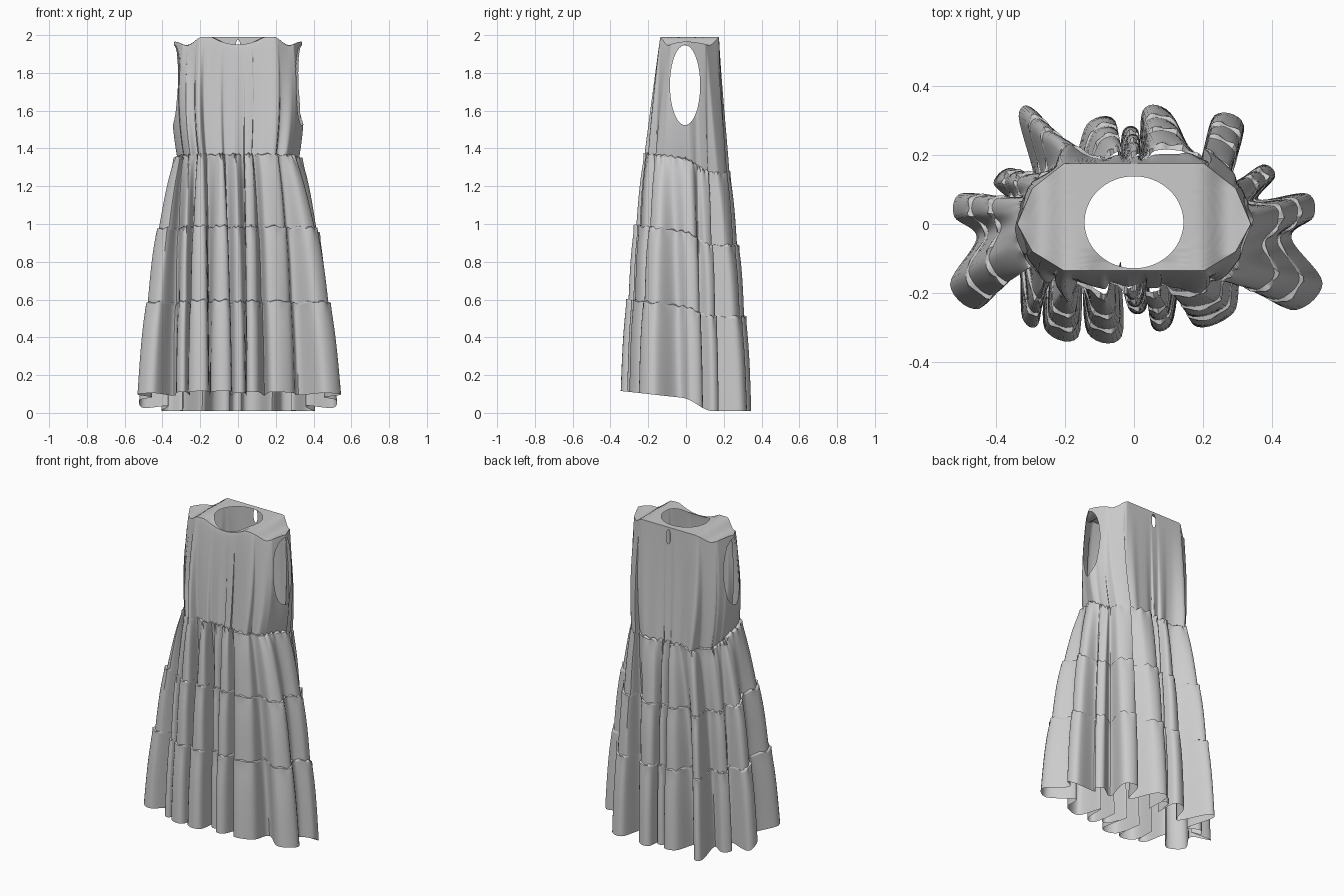
import bpy, bmesh, math, random
from mathutils import Vector

random.seed(4)
cube = bpy.data.objects.get("Cube")
if cube:
    bpy.data.objects.remove(cube, do_unlink=True)

cloth = bpy.data.materials.new("light grey cloth")
cloth.use_nodes = True
GREY = (0.6, 0.6, 0.6, 1)
cloth.diffuse_color = GREY
cloth.node_tree.nodes["Principled BSDF"].inputs["Base Color"].default_value = GREY

# Hem folds, counter-clockwise from the front: valley x, y, then lobe x, y, half width
FOLDS = [
    (-.04, -.11, .01, -.245, .025), (.045, -.12, .08, -.29, .03),
    (.14, -.13, .23, -.275, .06), (.32, -.14, .50, -.21, .06),
    (.455, -.04, .51, .055, .035), (.36, .07, .39, .155, .025),
    (.28, .12, .275, .30, .045), (.18, .17, .065, .325, .04),
    (.02, .16, -.01, .27, .022), (-.045, .16, -.095, .295, .04),
    (-.19, .16, -.31, .32, .025), (-.29, .13, -.385, .14, .03),
    (-.37, .07, -.51, .055, .035), (-.455, -.04, -.49, -.21, .055),
    (-.34, -.12, -.30, -.28, .025), (-.255, -.14, -.21, -.315, .05),
    (-.15, -.13, -.085, -.32, .05),
]
STEPS = 7


def catmull(p0, p1, p2, p3, t):
    return 0.5 * (2 * p1 + (p2 - p0) * t + (2 * p0 - 5 * p1 + 4 * p2 - p3) * t * t
                  + (3 * p1 - p0 - 3 * p2 + p3) * t ** 3)


def smooth(t):
    t = min(1, max(0, t))
    return t * t * (3 - 2 * t)


# Folded hem outline, plus a matching angle for every column
ctrl = []
for vx, vy, px, py, w in FOLDS:
    normal = Vector((px / .25, py / .09)).normalized()
    side = Vector((-normal.y, normal.x)) * w
    ctrl += [Vector((vx, vy)), Vector((px, py)) - side, Vector((px, py)) + side]
raw = [math.atan2(p.y / .3, p.x / .5) for p in ctrl]
turn = sorted((a - raw[0]) % math.tau for a in raw) + [math.tau]
hem, theta = [], []
n = len(ctrl)
for k in range(n):
    for j in range(STEPS):
        t = j / STEPS
        hem.append(catmull(ctrl[k - 1], ctrl[k], ctrl[(k + 1) % n], ctrl[(k + 2) % n], t))
        theta.append(raw[0] + turn[k] + (turn[k + 1] - turn[k]) * t)
COLS = len(hem)


def body(a, half, front, back):
    """Flat front and back with sides that taper to the underarm line."""
    c, s = abs(math.cos(a)), abs(math.sin(a))
    r = 1 / max(s, c + .22 * s, .795 * c + .523 * s)
    depth = back if math.sin(a) > 0 else front
    return Vector((half * r * math.cos(a), depth * r * math.sin(a)))


def folded(i, fx, fy):
    """Outline point between the waist body and the folded hem."""
    b = body(theta[i], .32, .175, .19)
    return Vector((b.x + (hem[i].x - b.x) * fx, b.y + (hem[i].y - b.y) * fy))


# Seam heights: side height, drop at the back
SEAMS = [(1.338, .075), (.952, .075), (.555, .055), (.078, .068)]


def seam_z(k, y):
    base, drop = SEAMS[k]
    return base + .11 * max(0, -y) - drop * smooth((y + .02) / .16)


def loft(name, rings, cut=None):
    bm = bmesh.new()
    rows = [[bm.verts.new(p) for p in ring] for ring in rings]
    for r0, r1 in zip(rows, rows[1:]):
        for i in range(COLS):
            k = (i + 1) % COLS
            bm.faces.new((r0[i], r1[i], r1[k], r0[k]))
    if cut:
        cut(bm)
    mesh = bpy.data.meshes.new(name)
    bm.to_mesh(mesh)
    bm.free()
    mesh.materials.append(cloth)
    ob = bpy.data.objects.new(name, mesh)
    bpy.context.collection.objects.link(ob)
    bpy.ops.object.select_all(action='DESELECT')
    ob.select_set(True)
    bpy.context.view_layer.objects.active = ob
    bpy.ops.object.shade_smooth_by_angle(angle=math.radians(50))


def open_hole(bm, axis, centre, radii, inside):
    """Cut an oval opening and pull its rim onto the oval."""
    def local(co):
        return Vector(((co[axis] - centre[0]) / radii[0], (co.z - centre[1]) / radii[1]))
    gone = [f for f in bm.faces
            if inside(f.calc_center_median()) and local(f.calc_center_median()).length < 1]
    rim = {v for f in gone for v in f.verts}
    bmesh.ops.delete(bm, geom=gone, context='FACES')
    for v in rim:
        if v.is_valid and v.link_faces:
            q = local(v.co).normalized()
            v.co[axis] = centre[0] + q.x * radii[0]
            v.co.z = centre[1] + q.y * radii[1]


def cut_bodice(bm):
    open_hole(bm, 1, (-.005, 1.735), (.08, .212), lambda c: c.x > .2)
    open_hole(bm, 1, (-.005, 1.735), (.08, .212), lambda c: c.x < -.2)
    open_hole(bm, 0, (0, 1.93), (.014, .045), lambda c: c.y > .165)


def top_z(x, y):
    z = 1.99 - .045 * smooth((abs(x) - .19) / .08) + .02 * smooth((abs(x) - .27) / .06)
    if y < 0 and abs(x) < .14:
        z -= .04 * (1 - (x / .14) ** 2) * min(1, -y / .11)
    return z


# Bodice: shoulder yoke from the neckline out, then down to the first seam
rings = []
for k in range(8):
    ring = []
    for a in theta:
        neck = Vector((.143 * math.cos(a), .005 + .133 * math.sin(a)))
        p = neck.lerp(body(a, .338, .135, .175), k / 8)
        ring.append((p.x, p.y, top_z(p.x, p.y)))
    rings.append(ring)
ROWS = 64
for k in range(ROWS + 1):
    d = k / ROWS
    ring = []
    for i, a in enumerate(theta):
        half = .338 + .015 * math.sin(d * math.pi) - .018 * d ** 4
        b = body(a, half, .135 + .04 * d ** .7, .175 + .015 * d)
        # soft folds run down mainly beside the flat front panel
        beside = .08 + .2 * smooth((abs(b.x) - .12) / .08)
        y = b.y + (hem[i].y - b.y) * beside * d ** 1.3
        top = top_z(b.x, b.y)
        ring.append((b.x, y, top + (seam_z(0, y) - top) * d))
    rings.append(ring)
loft("bodice", rings, cut_bodice)

# Three gathered skirt tiers
FX = [.05, .5, .76, 1]
FY = [.2, .52, .76, 1]
TIER_ROWS = 26
for k, name in enumerate(("upper_tier", "middle_tier", "lower_tier")):
    ripple = [math.sin(i * math.tau / 5.1) * random.uniform(.3, 1) for i in range(COLS)]
    rings = []
    for r in range(TIER_ROWS + 1):
        t = (r / TIER_ROWS) ** 1.4
        e = t ** .8
        gather = math.exp(-t * 14)
        ring = []
        for i in range(COLS):
            p = folded(i, FX[k] + (FX[k + 1] - FX[k]) * e, FY[k] + (FY[k + 1] - FY[k]) * e)
            out = Vector((p.x / .25, p.y / .09)).normalized()
            puff = .008 * math.sin(math.pi * t ** .6)
            p += out * (-.006 if r == 0 else puff + gather * (.009 + .007 * ripple[i]))
            z0 = seam_z(k, p.y) + .012 + .008 * ripple[i] * gather
            ring.append((p.x, p.y, max(0, z0 + (seam_z(k + 1, p.y) - z0) * t)))
        rings.append(ring)
    loft(name, rings)
